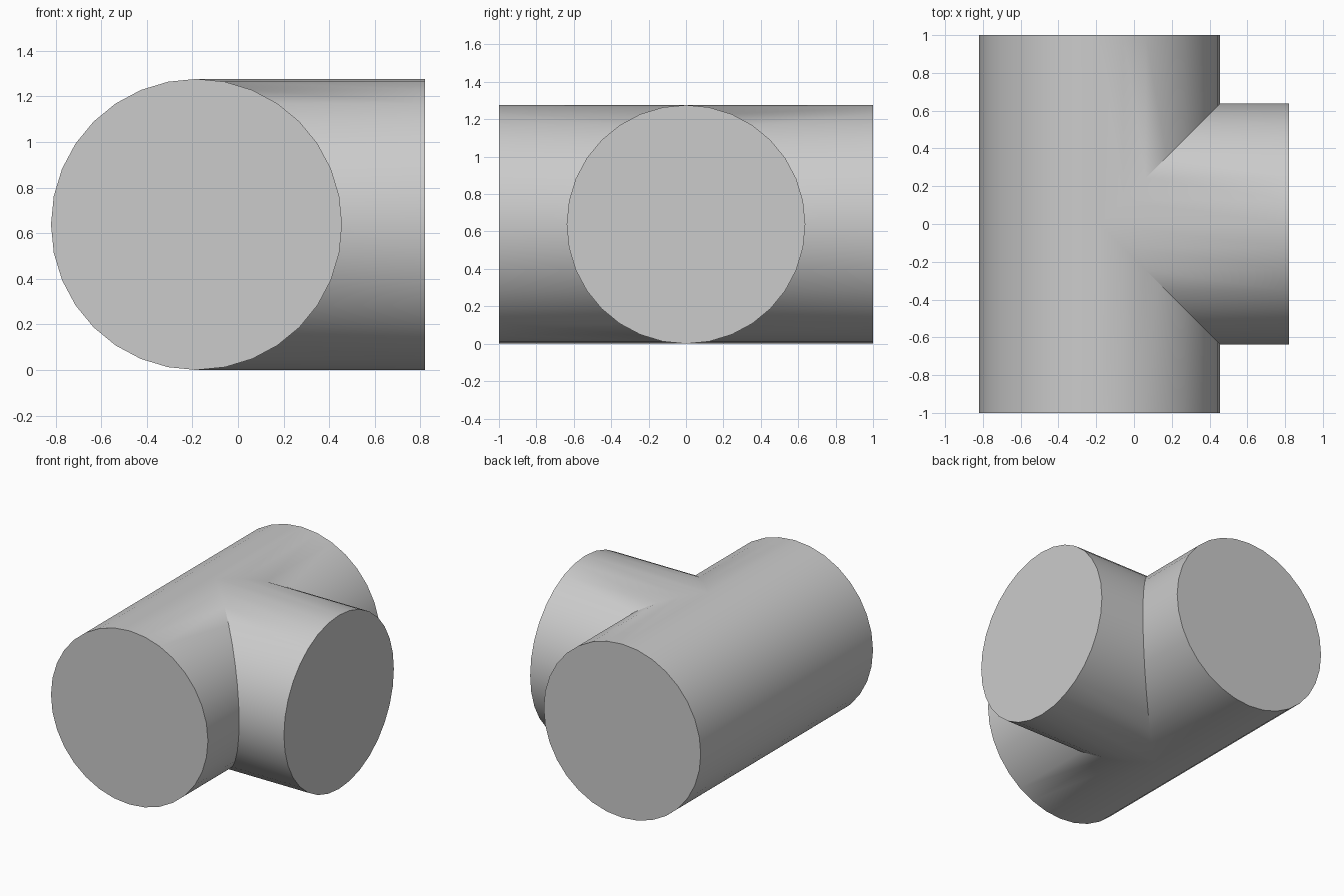
import bpy, bmesh
from math import cos, sin, pi, radians

if "Cube" in bpy.data.objects:
    bpy.data.objects.remove(bpy.data.objects["Cube"])

R = 0.638        # pipe radius
CX = -0.182      # axis of the main pipe
END_X = 0.82     # open end of the branch
SIDES = 32

bm = bmesh.new()


def ring(point):
    """Ring of vertices; point(c, s) maps the circle profile to 3D."""
    pts = []
    for i in range(SIDES):
        a = 2 * pi * i / SIDES
        pts.append(bm.verts.new(point(R * cos(a), R * sin(a))))
    return pts


def sleeve(inner, outer):
    """Tube wall between two rings, with a flat cap on the outer one."""
    for i in range(SIDES):
        j = (i + 1) % SIDES
        bm.faces.new((inner[i], inner[j], outer[j], outer[i]))
    bm.faces.new(outer)


# main pipe: two halves, mitred where the branch enters
for side in (-1, 1):
    sleeve(ring(lambda c, s: (CX + c, side * max(0, c), R + s)),
           ring(lambda c, s: (CX + c, side, R + s)))

# branch: starts on the mitre line and runs to the right
sleeve(ring(lambda c, s: (CX + abs(c), c, R + s)),
       ring(lambda c, s: (END_X, c, R + s)))

# weld the three sleeves into one closed body
bmesh.ops.remove_doubles(bm, verts=bm.verts, dist=1e-4)
bmesh.ops.recalc_face_normals(bm, faces=bm.faces)

mesh = bpy.data.meshes.new("tee_pipe")
bm.to_mesh(mesh)
bm.free()
tee = bpy.data.objects.new("tee_pipe", mesh)
bpy.context.collection.objects.link(tee)

bpy.context.view_layer.objects.active = tee
tee.select_set(True)
bpy.ops.object.shade_smooth_by_angle(angle=radians(30))
